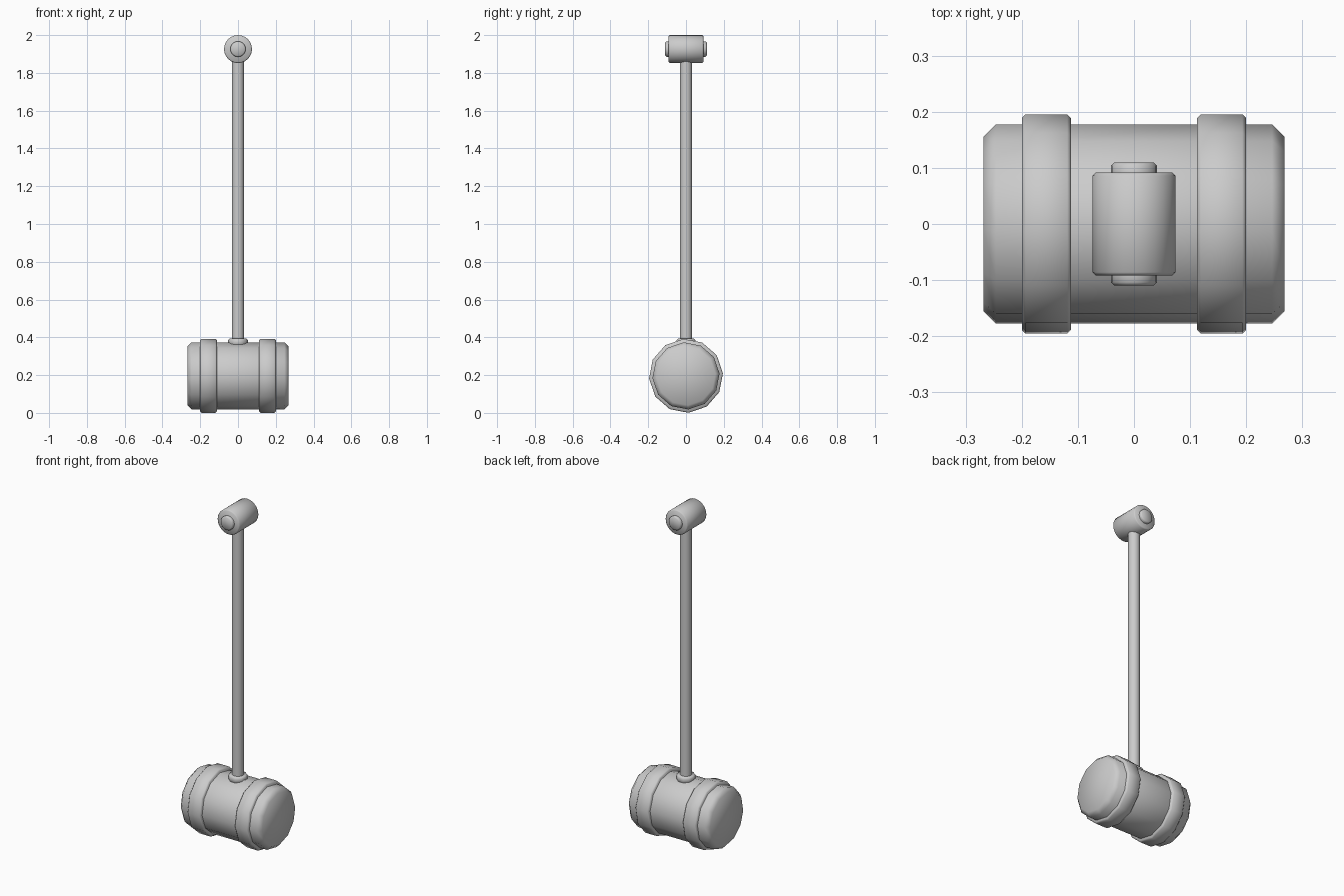
import bpy
import math
from mathutils import Matrix

cube = bpy.data.objects.get("Cube")
if cube:
    bpy.data.objects.remove(cube, do_unlink=True)

grey = bpy.data.materials.new("plain grey")
grey.use_nodes = True
colour = (0.6, 0.6, 0.6, 1)
grey.diffuse_color = colour
grey.node_tree.nodes["Principled BSDF"].inputs["Base Color"].default_value = colour

# Lathe axes: local z is turned onto the chosen world axis
AXES = {
    "X": Matrix.Rotation(math.pi / 2, 4, "Y"),
    "Y": Matrix.Rotation(-math.pi / 2, 4, "X"),
    "Z": Matrix.Identity(4),
}


def lathe(name, profile, axis, height, sides, turn=0.0, smooth=60):
    """Closed solid of revolution from (radius, position) pairs."""
    verts, faces = [], []
    for radius, pos in profile:
        for i in range(sides):
            a = turn + math.tau * i / sides
            verts.append((radius * math.cos(a), radius * math.sin(a), pos))
    for r in range(len(profile) - 1):
        for i in range(sides):
            j = (i + 1) % sides
            a, b = r * sides, (r + 1) * sides
            faces.append((a + i, a + j, b + j, b + i))
    faces.append(tuple(reversed(range(sides))))
    faces.append(tuple(range(len(verts) - sides, len(verts))))
    mesh = bpy.data.meshes.new(name)
    mesh.from_pydata(verts, [], faces)
    mesh.transform(Matrix.Translation((0, 0, height)) @ AXES[axis])
    mesh.materials.append(grey)
    obj = bpy.data.objects.new(name, mesh)
    bpy.context.collection.objects.link(obj)
    bpy.ops.object.select_all(action="DESELECT")
    obj.select_set(True)
    bpy.context.view_layer.objects.active = obj
    bpy.ops.object.shade_smooth_by_angle(angle=math.radians(smooth))
    return obj


def drum(radius, start, end, bevel):
    """Profile of a cylinder with chamfered rims."""
    return [(radius - bevel, start), (radius, start + bevel),
            (radius, end - bevel), (radius - bevel, end)]


HEAD_Z, GRIP_Z = 0.196, 1.926
TURN = math.radians(4)

# Mallet head and its two bands
lathe("mallet_head", drum(0.178, -0.268, 0.268, 0.022), "X", HEAD_Z, 12, TURN)
for name, start in (("left_band", 0.112), ("right_band", -0.2)):
    lathe(name, drum(0.196, start, start + 0.088, 0.007), "X", HEAD_Z, 12, TURN)

# Shaft and the collar where it enters the head
lathe("shaft", [(0.033, 0.3), (0.033, 1.88)], "Z", 0, 12)
lathe("shaft_collar", drum(0.052, 0.355, 0.393, 0.007), "Z", 0, 10)

# Cross grip with a plug at each end
lathe("cross_grip", drum(0.074, -0.092, 0.092, 0.006), "Y", GRIP_Z, 24)
for name, start in (("front_plug", -0.11), ("back_plug", 0.07)):
    lathe(name, drum(0.041, start, start + 0.04, 0.006), "Y", GRIP_Z, 20)
